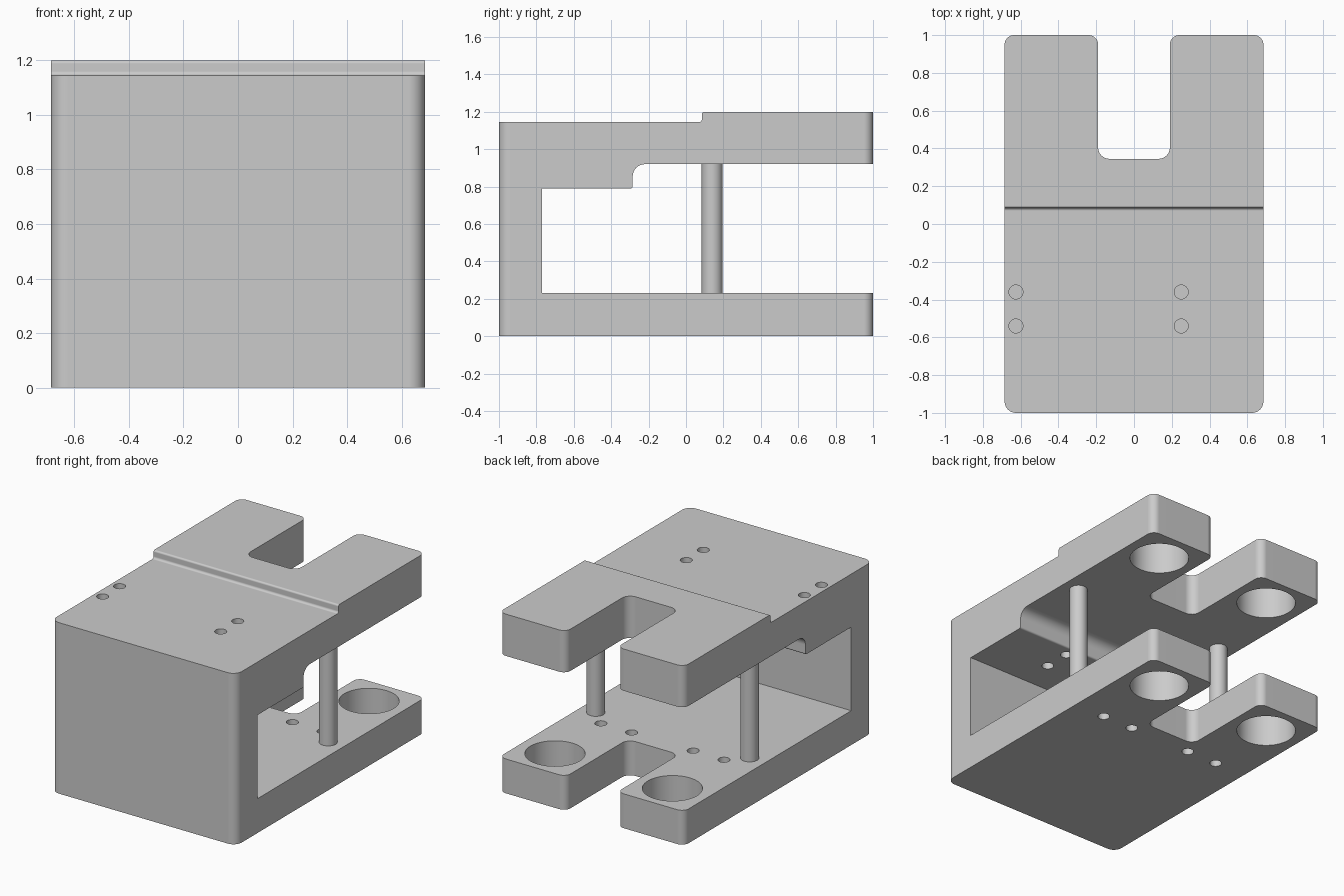
import bpy, bmesh, math
from mathutils import Matrix, Vector

cube = bpy.data.objects.get("Cube")
if cube:
    bpy.data.objects.remove(cube, do_unlink=True)

steel = bpy.data.materials.new("light grey metal")
steel.use_nodes = True
steel.diffuse_color = (0.6, 0.6, 0.6, 1)
steel.node_tree.nodes["Principled BSDF"].inputs["Base Color"].default_value = (0.6, 0.6, 0.6, 1)


def add_object(name, bm):
    bmesh.ops.recalc_face_normals(bm, faces=bm.faces)
    mesh = bpy.data.meshes.new(name)
    bm.to_mesh(mesh)
    bm.free()
    mesh.materials.append(steel)
    obj = bpy.data.objects.new(name, mesh)
    bpy.context.collection.objects.link(obj)
    return obj


def rounded(corners, steps=8):
    """Outline from (u, v, radius) corners, each rounded by an arc."""
    pts = []
    for i, (u, v, r) in enumerate(corners):
        p = Vector((u, v))
        if not r:
            pts.append(p)
            continue
        a = (Vector(corners[i - 1][:2]) - p).normalized()
        b = (Vector(corners[(i + 1) % len(corners)][:2]) - p).normalized()
        # right-angled corners: sweep from one tangent point to the other
        for k in range(steps + 1):
            t = k / steps * math.pi / 2
            pts.append(p + r * (a * (1 - math.sin(t)) + b * (1 - math.cos(t))))
    return pts


def prism(name, outline, place, depth):
    bm = bmesh.new()
    face = bm.faces.new([bm.verts.new(place(p)) for p in outline])
    ext = bmesh.ops.extrude_face_region(bm, geom=[face])
    verts = [e for e in ext["geom"] if isinstance(e, bmesh.types.BMVert)]
    bmesh.ops.translate(bm, verts=verts, vec=depth)
    return add_object(name, bm)


def add_cylinder(bm, x, y, z0, z1, radius, segments=32):
    bmesh.ops.create_cone(bm, cap_ends=True, segments=segments, radius1=radius, radius2=radius,
                          depth=z1 - z0, matrix=Matrix.Translation((x, y, (z0 + z1) / 2)))


def boolean(obj, cutter, operation):
    mod = obj.modifiers.new("cut", 'BOOLEAN')
    mod.object = cutter
    mod.operation = operation
    mod.solver = 'EXACT'
    bpy.context.view_layer.objects.active = obj
    bpy.ops.object.modifier_apply(modifier=mod.name)
    bpy.data.objects.remove(cutter, do_unlink=True)


def smooth(obj):
    bpy.ops.object.select_all(action='DESELECT')
    obj.select_set(True)
    bpy.context.view_layer.objects.active = obj
    bpy.ops.object.shade_smooth_by_angle(angle=math.radians(30))
    mod = obj.modifiers.new("flat face normals", 'WEIGHTED_NORMAL')
    mod.keep_sharp = True


# Plan: block with a slot in the back, all corners rounded
half = [(0.685, -1, 0.06), (0.685, 1, 0.05), (0.19, 1, 0.05), (0.19, 0.345, 0.06)]
plan = half + [(-x, y, r) for x, y, r in reversed(half)]
body = prism("clamp_body", rounded(plan), lambda p: (p.x, p.y, -0.2), (0, 0, 1.6))

# Side profile: C shape with a stepped top and a stepped ledge inside
side = [(-1.2, 0, 0), (1.2, 0, 0), (1.2, 0.23, 0), (-0.77, 0.23, 0), (-0.77, 0.79, 0),
        (-0.285, 0.79, 0.012), (-0.285, 0.92, 0.065), (1.2, 0.92, 0), (1.2, 1.2, 0),
        (0.085, 1.2, 0.012), (0.085, 1.145, 0.015), (-1.2, 1.145, 0)]
profile = prism("side_profile", rounded(side), lambda p: (-1, p.x, p.y), (2, 0, 0))
boolean(body, profile, 'INTERSECT')

# Vertical holes
holes = bmesh.new()
for s in (-1, 1):
    add_cylinder(holes, s * 0.435, 0.765, -0.1, 0.4, 0.183, 64)    # lower arm, through
    add_cylinder(holes, s * 0.435, 0.765, 0.8, 1.14, 0.183, 64)    # upper arm, blind
    for x in (0.228, 0.456):
        add_cylinder(holes, s * x, 0.25, -0.1, 0.4, 0.037)
for x in (-0.625, 0.25):
    for y in (-0.54, -0.36):
        add_cylinder(holes, x, y, 0.7, 1.3, 0.037)
boolean(body, add_object("vertical_holes", holes), 'DIFFERENCE')

# Blind front holes with drilled conical ends
drill = bmesh.new()
for x in (-0.1, 0.1):
    for z in (0.26, 0.46):
        add_cylinder(drill, x, -z, 0.88, 1.1, 0.025)
tips = [f for f in drill.faces if f.normal.z < -0.9 or
        all(v.co.z < 0.9 for v in f.verts)]
for v in bmesh.ops.poke(drill, faces=tips)["verts"]:
    v.co.z -= 0.015
bmesh.ops.rotate(drill, verts=drill.verts, matrix=Matrix.Rotation(math.pi / 2, 3, 'X'))
boolean(body, add_object("front_holes", drill), 'DIFFERENCE')
smooth(body)

# Posts joining the two plates
for name, s in (("left_post", 1), ("right_post", -1)):
    bm = bmesh.new()
    add_cylinder(bm, s * 0.57, 0.14, 0.23, 0.92, 0.056, 48)
    smooth(add_object(name, bm))
